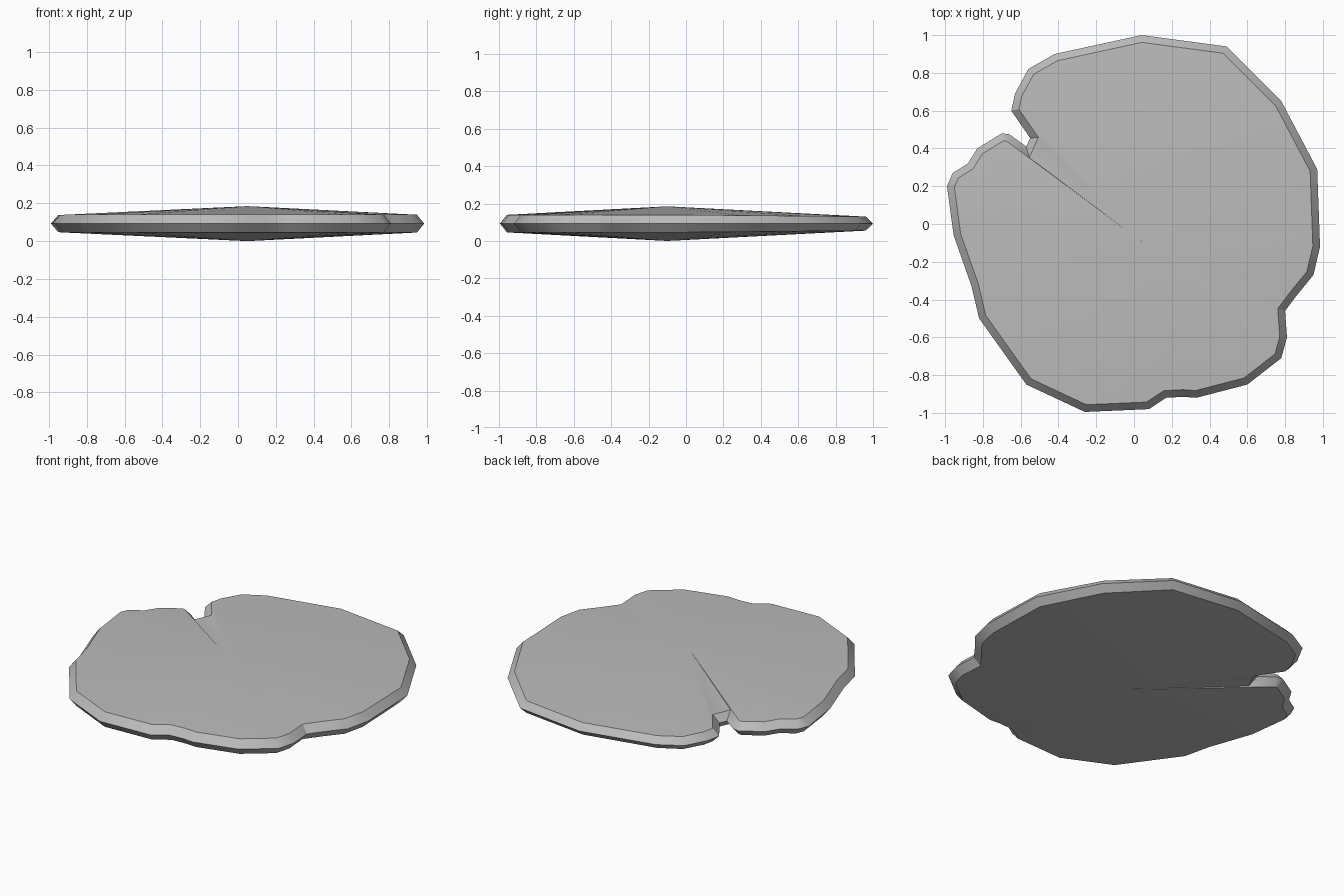
import bpy
import bmesh
import math
from mathutils import Vector

default_cube = bpy.data.objects.get("Cube")
if default_cube:
    bpy.data.objects.remove(default_cube, do_unlink=True)

# Rim outline, clockwise from the back, including the cleft and the nicks
outline = [Vector(point) for point in (
    (.04, 1), (.49, .94), (.78, .65), (.97, .29), (.985, -.12),
    (.95, -.27), (.86, -.38), (.8, -.46), (.81, -.6), (.78, -.71),
    (.6, -.85), (.33, -.92), (.26, -.915), (.17, -.92), (.08, -.98),
    (-.26, -.995), (-.57, -.85), (-.82, -.5), (-.86, -.33), (-.955, -.06),
    (-.99, .2), (-.96, .27), (-.88, .32), (-.83, .4), (-.7, .48),
    (-.66, .475), (-.57, .41), (-.55, .455), (-.65, .6), (-.63, .69),
    (-.56, .82), (-.42, .9))]
hub = Vector((.05, -.1))
middle_height = .0925
bevel_width = .038


def inward_normal(start, end):
    direction = (end - start).normalized()
    return Vector((direction.y, -direction.x))


def inset_outline(points, width):
    """Move every corner inward along its mitre."""
    result = []
    for index, corner in enumerate(points):
        before = inward_normal(points[index - 1], corner)
        after = inward_normal(corner, points[(index + 1) % len(points)])
        mitre = (before + after) / max(1 + before.dot(after), .7)
        result.append(corner + mitre * width)
    return result


def add_ring(mesh, points, side):
    """Place a loop above, on or below the middle plane, thinner at the back."""
    return [mesh.verts.new((point.x, point.y, middle_height
                            + side * (.047 - .01 * max(point.y, 0))))
            for point in points]


def build_side(mesh, rim, inner_points, side):
    """Bevelled rim band and a shallow cone of triangles up to the hub."""
    ring = add_ring(mesh, inner_points, side)
    apex = mesh.verts.new((hub.x, hub.y, middle_height * (side + 1)))
    for index in range(len(rim)):
        following = (index + 1) % len(rim)
        mesh.faces.new((rim[index], rim[following],
                        ring[following], ring[index]))
        mesh.faces.new((ring[index], ring[following], apex))


# Pad: two shallow cones joined by a bevelled rim
mesh = bmesh.new()
inner_points = inset_outline(outline, bevel_width)
rim = add_ring(mesh, outline, 0)
for side in (-1, 1):
    build_side(mesh, rim, inner_points, side)
bmesh.ops.recalc_face_normals(mesh, faces=mesh.faces[:])
pad_mesh = bpy.data.meshes.new("leaf_pad")
mesh.to_mesh(pad_mesh)
mesh.free()
pad = bpy.data.objects.new("leaf_pad", pad_mesh)
bpy.context.collection.objects.link(pad)

# Plain grey surface
grey = bpy.data.materials.new("plain grey")
grey.use_nodes = True
colour = (.5, .5, .5, 1)
grey.diffuse_color = colour
shader = next(node for node in grey.node_tree.nodes
              if node.type == "BSDF_PRINCIPLED")
shader.inputs["Base Color"].default_value = colour
pad_mesh.materials.append(grey)

# Soft faces with crisp rim edges
bpy.ops.object.select_all(action="DESELECT")
pad.select_set(True)
bpy.context.view_layer.objects.active = pad
bpy.ops.object.shade_smooth_by_angle(angle=math.radians(30))
